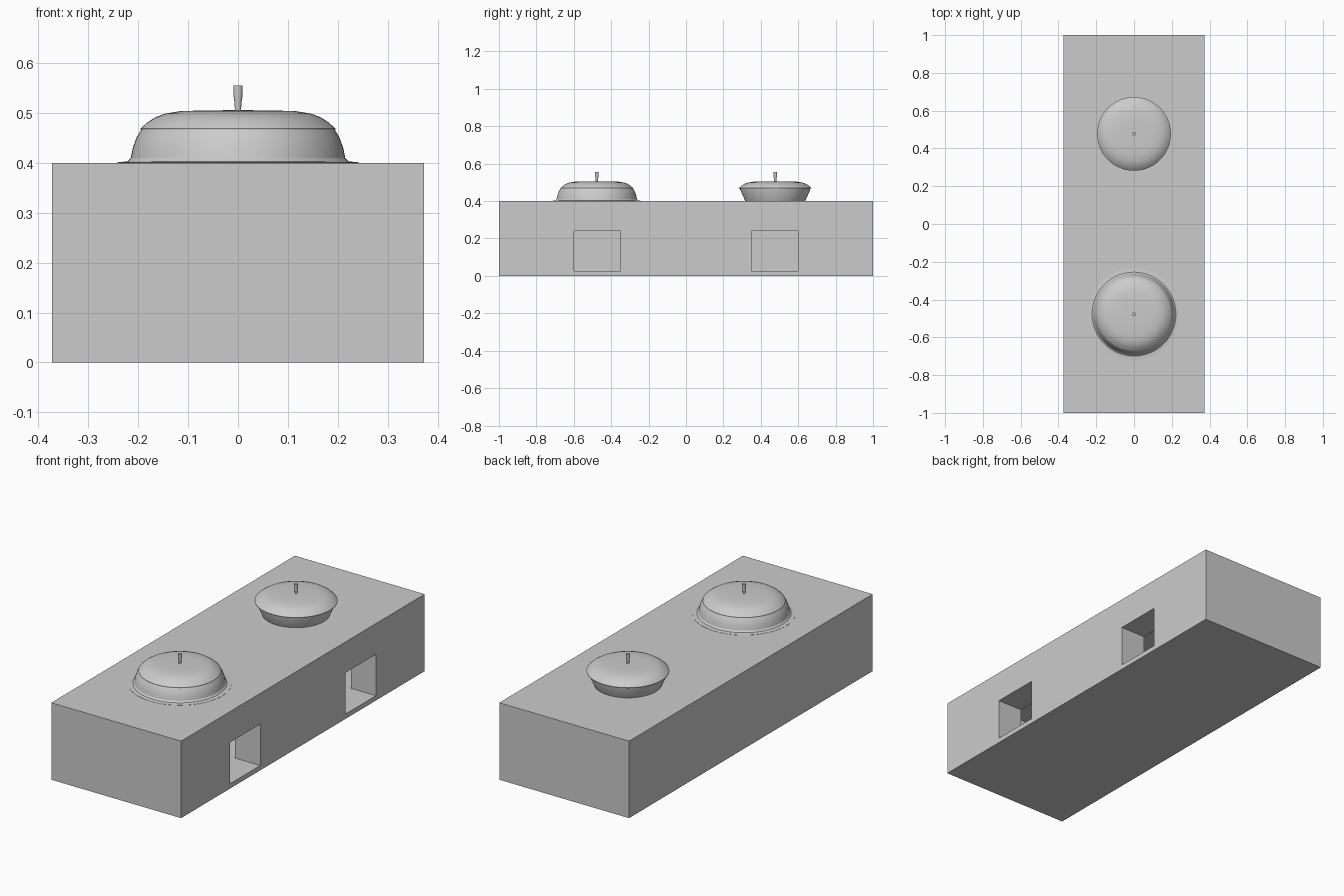
import bpy, bmesh, math
from mathutils import Matrix, Vector

if "Cube" in bpy.data.objects:
    bpy.data.objects.remove(bpy.data.objects["Cube"])


def box(name, lo, hi):
    lo, hi = Vector(lo), Vector(hi)
    bm = bmesh.new()
    bmesh.ops.create_cube(bm, size=1.0)
    for v in bm.verts:
        v.co = Vector([lo[i] + (v.co[i] + 0.5) * (hi[i] - lo[i]) for i in range(3)])
    me = bpy.data.meshes.new(name)
    bm.to_mesh(me)
    bm.free()
    ob = bpy.data.objects.new(name, me)
    bpy.context.collection.objects.link(ob)
    return ob


def activate(ob):
    bpy.ops.object.select_all(action='DESELECT')
    ob.select_set(True)
    bpy.context.view_layer.objects.active = ob


def cut(target, cutter):
    cutter.hide_render = True
    mod = target.modifiers.new("cut", 'BOOLEAN')
    mod.operation = 'DIFFERENCE'
    mod.solver = 'EXACT'
    mod.object = cutter
    activate(target)
    bpy.ops.object.modifier_apply(modifier=mod.name)
    bpy.data.objects.remove(cutter)


def lathe(name, profile, y, steps=64):
    # spin an (r, z) profile listed from bottom to top
    bm = bmesh.new()
    verts = [bm.verts.new((r, 0, z)) for r, z in profile]
    edges = [bm.edges.new(p) for p in zip(verts, verts[1:])]
    bmesh.ops.spin(bm, geom=verts + edges, cent=(0, 0, 0), axis=(0, 0, 1),
                   angle=2 * math.pi, steps=steps)
    bmesh.ops.remove_doubles(bm, verts=bm.verts, dist=1e-5)
    bmesh.ops.recalc_face_normals(bm, faces=bm.faces)
    bmesh.ops.translate(bm, verts=bm.verts, vec=(0, y, 0))
    me = bpy.data.meshes.new(name)
    bm.to_mesh(me)
    bm.free()
    ob = bpy.data.objects.new(name, me)
    bpy.context.collection.objects.link(ob)
    activate(ob)
    bpy.ops.object.shade_smooth_by_angle(angle=math.radians(30))
    return ob


POT_Y = 0.477

# Hollow stove block with two fire openings on the right side
stove = box("stove_block", (-0.373, -1, 0), (0.373, 1, 0.4))
cut(stove, box("chamber_cutter", (-0.229, -0.856, 0.025), (0.229, 0.856, 0.375)))
for y in (-0.475, 0.475):
    cut(stove, box("opening_cutter", (0.2, y - 0.125, 0.025), (0.5, y + 0.125, 0.24)))

# Front pot flares outward to a thin flange
lathe("front_pot", [(0, 0.392), (0.243, 0.392), (0.243, 0.401), (0.222, 0.403),
                    (0.215, 0.41), (0.211, 0.43), (0.203, 0.452),
                    (0.193, 0.468), (0, 0.468)], -POT_Y)

# Back pot tapers inward towards the hob
lathe("back_pot", [(0, 0.392), (0.157, 0.392), (0.161, 0.402), (0.187, 0.46),
                   (0.187, 0.468), (0, 0.468)], POT_Y)

# Domed lids and tapered knobs
for side, y in (("front", -POT_Y), ("back", POT_Y)):
    lathe(side + "_lid", [(0, 0.466), (0.195, 0.466), (0.195, 0.469),
                          (0.182, 0.481), (0.165, 0.492), (0.145, 0.499),
                          (0.115, 0.504), (0.07, 0.505), (0, 0.506)], y)
    lathe(side + "_knob", [(0, 0.503), (0.006, 0.503), (0.007, 0.52),
                           (0.0095, 0.538), (0.0095, 0.555), (0, 0.555)], y, 16)
